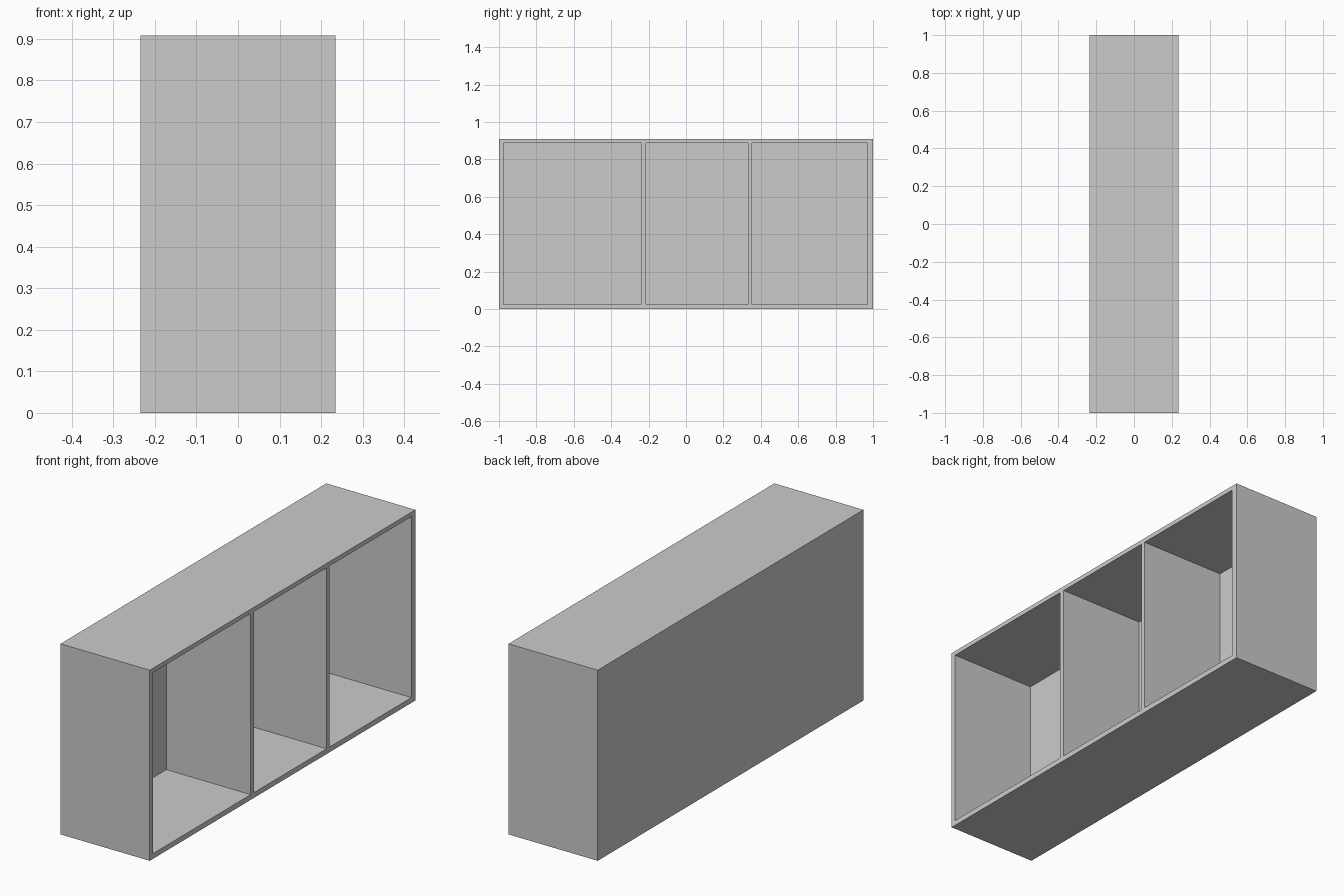
import bpy

if "Cube" in bpy.data.objects:
    bpy.data.objects.remove(bpy.data.objects["Cube"])

X0, X1 = -0.235, 0.235      # back and open side
H = 0.908                   # overall height
Z0, Z1 = 0.025, 0.887       # inside floor and ceiling
BACK = X0 + 0.025           # inner face of back panel


def board(name, x, y, z):
    """Box-shaped board from (min, max) ranges."""
    bpy.ops.mesh.primitive_cube_add(
        size=1, location=[(a + b) / 2 for a, b in (x, y, z)])
    ob = bpy.context.object
    ob.name = name
    ob.scale = [b - a for a, b in (x, y, z)]
    bpy.ops.object.transform_apply(location=False, rotation=False, scale=True)
    return ob


# Outer side panels, full height
board("side_panel_front", (X0, X1), (-1, -0.977), (0, H))
board("side_panel_rear", (X0, X1), (0.97, 1), (0, H))

# Top and bottom boards between the sides
board("bottom_board", (X0, X1), (-0.977, 0.97), (0, Z0))
board("top_board", (X0, X1), (-0.977, 0.97), (Z1, H))

# Back panel closing the -x side
board("back_panel", (X0, BACK), (-0.977, 0.97), (Z0, Z1))

# Upright dividers making three compartments
for i, y in enumerate([(-0.24, -0.214), (0.332, 0.354)], 1):
    board(f"divider_{i}", (BACK, X1), y, (Z0, Z1))
